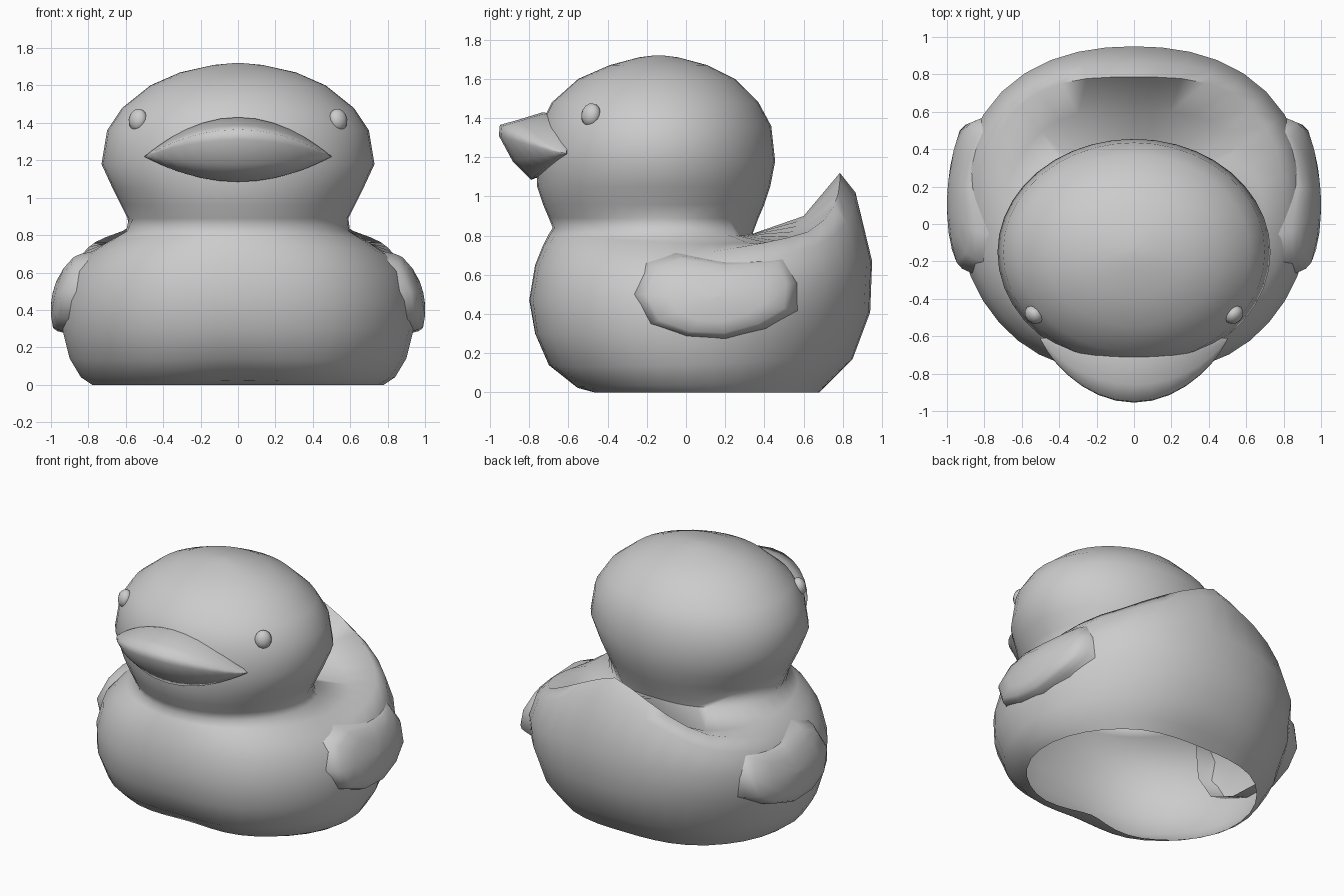
import bpy, bmesh, math

if "Cube" in bpy.data.objects:
    bpy.data.objects.remove(bpy.data.objects["Cube"])

def loft(name, rings, angle=50, cap_start=True):
    """Skin a list of closed rings, cap the ends, smooth shade."""
    bm = bmesh.new()
    vs = [[bm.verts.new(p) for p in ring] for ring in rings]
    n = len(rings[0])
    for a, b in zip(vs, vs[1:]):
        for i in range(n):
            j = (i + 1) % n
            bm.faces.new((a[i], a[j], b[j], b[i]))
    if cap_start:
        bm.faces.new(vs[0][::-1])
    bm.faces.new(vs[-1])
    bmesh.ops.remove_doubles(bm, verts=bm.verts, dist=1e-4)
    bmesh.ops.recalc_face_normals(bm, faces=bm.faces)
    me = bpy.data.meshes.new(name)
    bm.to_mesh(me)
    bm.free()
    ob = bpy.data.objects.new(name, me)
    bpy.context.collection.objects.link(ob)
    bpy.context.view_layer.objects.active = ob
    ob.select_set(True)
    bpy.ops.object.shade_smooth_by_angle(angle=math.radians(angle))
    ob.select_set(False)
    return ob

def spline(a, b, c, d, t):
    return 0.5 * (2*b + (c-a)*t + (2*a-5*b+4*c-d)*t*t + (3*b-a-3*c+d)*t**3)

# Body: (radius, z) profiles every 45 degrees from front to back, open underneath
profiles = [
    [(.42, 0), (.54, .02), (.70, .14), (.77, .30), (.80, .47), (.77, .65), (.73, .75), (.705, .80), (.68, .84)],
    [(.62, 0), (.70, .03), (.80, .13), (.87, .30), (.88, .47), (.845, .62), (.78, .73), (.71, .79), (.655, .83)],
    [(.78, 0), (.84, .04), (.90, .14), (.94, .30), (.94, .45), (.89, .61), (.80, .70), (.70, .76), (.585, .815)],
    [(.77, 0), (.82, .06), (.90, .17), (.98, .41), (1.0, .60), (.95, .75), (.88, .82), (.70, .77), (.40, .80)],
    [(.68, 0), (.75, .07), (.85, .17), (.94, .41), (.95, .67), (.865, 1.02), (.785, 1.12), (.60, .90), (.34, .81)],
]
SEG = 40
rings = []
for k in range(9):
    ring = []
    for i in range(SEG):
        u = 8 * i / SEG
        s, t = int(u), u % 1
        keys = [profiles[4 - abs(4 - (s + o) % 8)][k] for o in (-1, 0, 1, 2)]
        r, z = (spline(*(q[c] for q in keys), t) for c in (0, 1))
        z = .5 * z + .5 * (keys[1][1] * (1 - t) + keys[2][1] * t)
        a = math.tau * i / SEG
        ring.append((r * math.sin(a), -r * math.cos(a), max(z, 0)))
    rings.append(ring)

# Head, grown out of the neck: z, half width, front y, back y
head = [(.89, .59, -.70, .37), (.96, .625, -.73, .40), (1.05, .67, -.76, .43),
        (1.18, .73, -.765, .455), (1.36, .70, -.745, .435), (1.48, .62, -.685, .37),
        (1.60, .47, -.55, .25), (1.67, .31, -.39, .11), (1.71, .13, -.24, -.04), (1.72, .02, -.16, -.12)]
for z, rx, yf, yb in head:
    ring = []
    for i in range(SEG):
        a = math.tau * i / SEG
        c = -math.cos(a)
        y = -.15 + c * ((yb + .15) if c > 0 else (-.15 - yf))
        ring.append((rx * math.sin(a), y, z))
    rings.append(ring)
loft("body_and_head", rings, 80, cap_start=False)

# Beak: side section shrinking toward both mouth corners
section = [(-.60, 1.40), (-.73, 1.43), (-.86, 1.39), (-.95, 1.365), (-.955, 1.31),
           (-.885, 1.18), (-.79, 1.085), (-.70, 1.12), (-.60, 1.18)]
rings = []
for i in range(-8, 9):
    t = i / 8
    x = .5 * math.sin(t * math.pi / 2)
    s = max(1 - (x / .5) ** 2, .01)
    rings.append([(x, -.61 + (y + .61) * s ** .8, 1.22 + (z - 1.22) * s) for y, z in section])
loft("beak", rings, 80)

# Wings: side outline (y, z), rounded over and following the body's bulge
outline = [(-.26, .50), (-.20, .66), (-.05, .71), (.20, .67), (.38, .68), (.51, .69), (.565, .56),
           (.55, .42), (.40, .33), (.20, .275), (0, .285), (-.18, .35)]

def wing_x(y, z):
    return 1.0 - 1.6 * max(0, z - .42) ** 2 - .4 * (y - .1) ** 2 - 1.2 * max(0, .36 - z) ** 2

for side, label in ((1, "right"), (-1, "left")):
    rings = []
    for scale, inset in ((1.08, .15), (1.0, .065), (.95, .025), (.87, .004), (.6, 0), (.3, 0), (.02, 0)):
        ring = []
        for y, z in outline:
            y, z = .16 + (y - .16) * scale, .49 + (z - .49) * scale
            ring.append((side * (wing_x(y, z) - inset), y, z))
        rings.append(ring)
    wing = loft(label + "_wing", rings, 180, cap_start=False)

    # Eye
    bpy.ops.mesh.primitive_uv_sphere_add(segments=12, ring_count=8, radius=1,
                                         location=(side * .535, -.485, 1.416))
    eye = bpy.context.object
    eye.name = label + "_eye"
    eye.scale = (.055, .045, .06)
    eye.rotation_euler = (math.radians(-12), 0, side * math.radians(45))
    bpy.ops.object.shade_smooth()
    eye.select_set(False)
